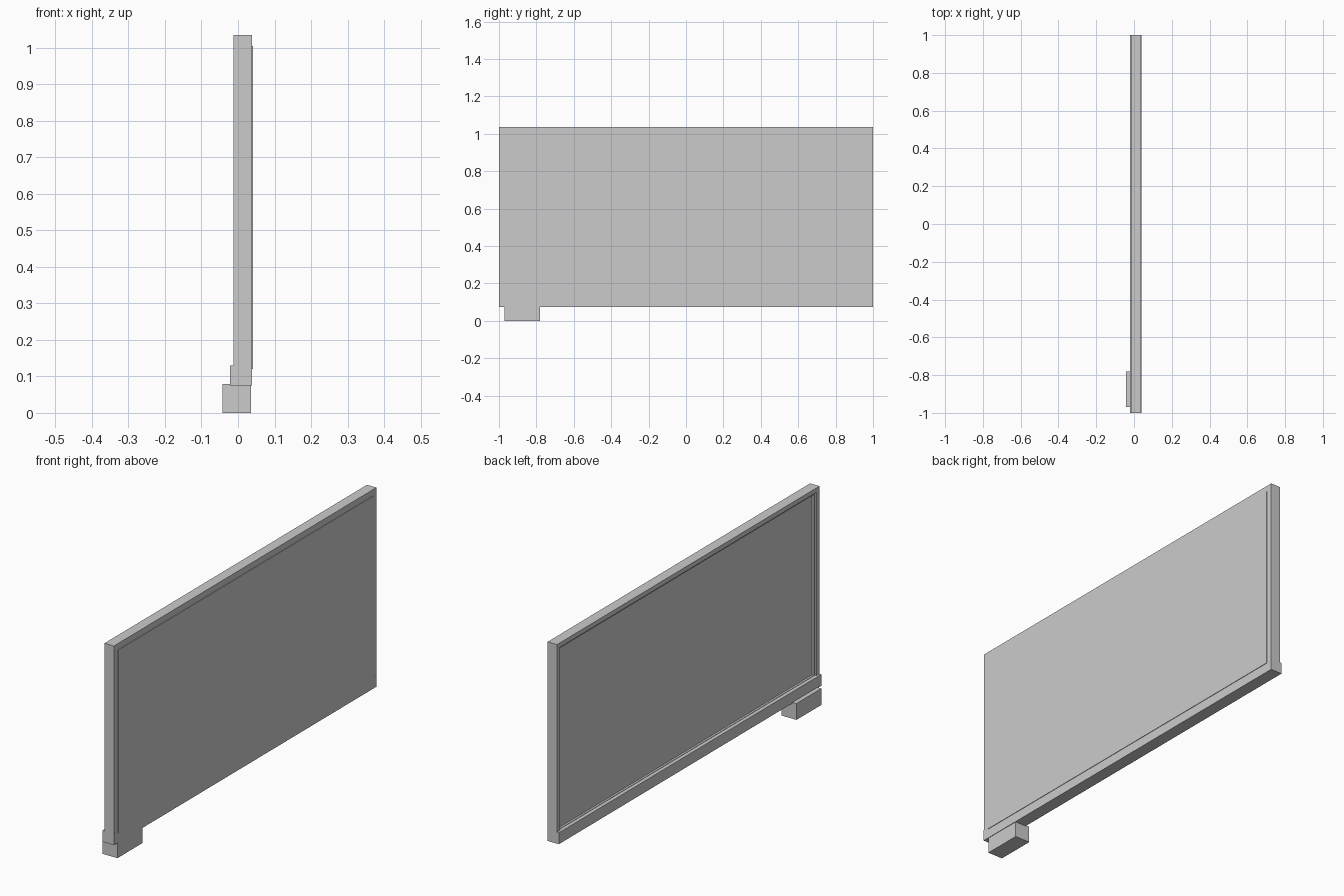
import bpy, bmesh

if "Cube" in bpy.data.objects:
    bpy.data.objects.remove(bpy.data.objects["Cube"])


def finish(name, bm):
    bmesh.ops.recalc_face_normals(bm, faces=bm.faces)
    me = bpy.data.meshes.new(name)
    bm.to_mesh(me)
    bm.free()
    ob = bpy.data.objects.new(name, me)
    bpy.context.collection.objects.link(ob)
    return ob


def box(name, lo, hi):
    bm = bmesh.new()
    bmesh.ops.create_cube(bm, size=1)
    for v in bm.verts:
        v.co = [(a + b) / 2 + c * (b - a) for a, b, c in zip(lo, hi, v.co)]
    return finish(name, bm)


def mitred_frame(name, y0, y1, z0, z1, profile):
    # profile points are (inset from outer edge, x)
    bm = bmesh.new()
    loops = []
    for inset, x in profile:
        a, b, c, d = y0 + inset, y1 - inset, z0 + inset, z1 - inset
        loops.append([bm.verts.new((x, y, z))
                      for y, z in ((a, c), (b, c), (b, d), (a, d))])
    for i, loop in enumerate(loops):
        nxt = loops[(i + 1) % len(loops)]
        for k in range(4):
            m = (k + 1) % 4
            bm.faces.new((loop[k], loop[m], nxt[m], nxt[k]))
    return finish(name, bm)


# Stepped surround, mitred at the corners
mitred_frame("board_frame", -1, 1, 0.1, 1.035,
             [(0, -0.012), (0.022, -0.012), (0.022, -0.004),
              (0.032, -0.004), (0.032, 0.038), (0, 0.038)])

# Flat panel, standing slightly proud on the +x side
box("board_panel", (0.006, -0.97, 0.12), (0.041, 0.97, 1.005))

# Deeper bottom rail
box("bottom_rail", (-0.022, -1, 0.075), (0.0385, 1, 0.13))

# Block under one end
box("foot_block", (-0.043, -0.97, 0), (0.036, -0.78, 0.079))
